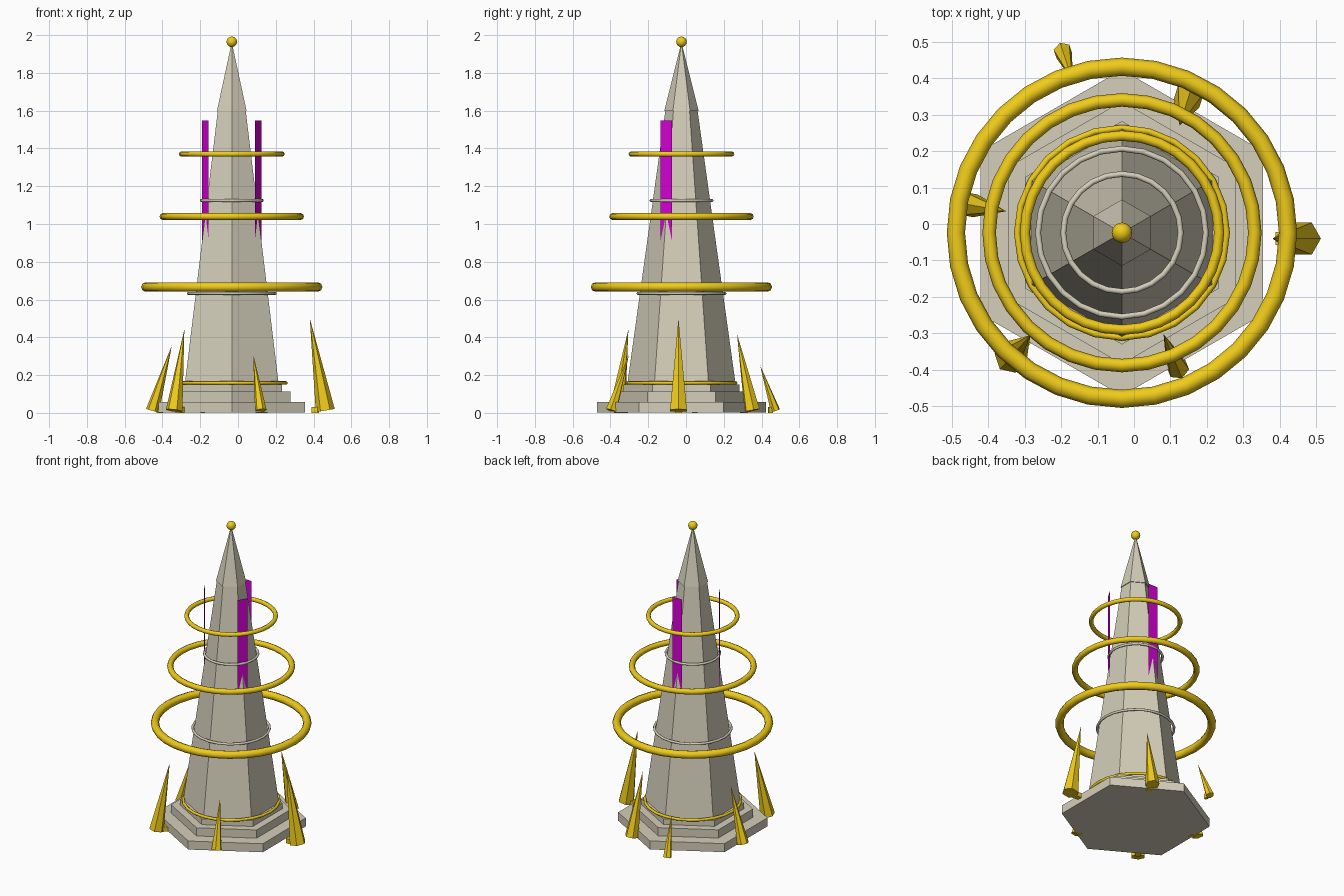
import bpy, bmesh, math
from mathutils import Vector

if "Cube" in bpy.data.objects:
    bpy.data.objects.remove(bpy.data.objects["Cube"])

CX, CY = -0.033, -0.024   # tower axis


def material(name, rgb):
    m = bpy.data.materials.new(name)
    m.diffuse_color = (*rgb, 1)
    m.use_nodes = True
    m.node_tree.nodes["Principled BSDF"].inputs["Base Color"].default_value = m.diffuse_color
    return m


STONE = material("stone", (0.66, 0.62, 0.49))
GOLD = material("gold", (0.87, 0.60, 0.01))
CLOTH = material("cloth", (0.70, 0.0, 0.70))


def finish(name, mat, smooth=False):
    o = bpy.context.object
    o.name = name
    o.data.materials.append(mat)
    if smooth:
        bpy.ops.object.shade_smooth_by_angle(angle=math.radians(50))
    return o


def hexagon(name, r1, r2, z1, z2):
    bpy.ops.mesh.primitive_cone_add(vertices=6, radius1=r1, radius2=r2, depth=z2 - z1,
                                    location=(CX, CY, (z1 + z2) / 2))
    return finish(name, STONE)


def ring(name, major, minor, z, mat, seg=32):
    bpy.ops.mesh.primitive_torus_add(major_radius=major, minor_radius=minor,
                                     major_segments=seg, minor_segments=8,
                                     location=(CX, CY, z))
    return finish(name, mat, True)


# Stepped base, tapering shaft and pointed roof
hexagon("base_step_low", 0.447, 0.447, 0.01, 0.066)
hexagon("base_step_mid", 0.36, 0.36, 0.066, 0.12)
hexagon("base_step_top", 0.306, 0.306, 0.12, 0.158)
hexagon("tower_shaft", 0.287, 0.085, 0.158, 1.61)
hexagon("tower_roof", 0.091, 0.0, 1.605, 1.97)

# Ball finial
bpy.ops.mesh.primitive_uv_sphere_add(segments=16, ring_count=8, radius=0.028,
                                     location=(CX, CY, 1.972))
finish("finial", GOLD, True)

# Bands hugging the shaft
ring("band_base", 0.287, 0.009, 0.166, GOLD, 24)
ring("band_lower", 0.23, 0.008, 0.64, STONE, 24)
ring("band_upper", 0.161, 0.008, 1.132, STONE, 24)

# Floating rings
for i, (major, minor, z) in enumerate([(0.455, 0.025, 0.674),
                                       (0.364, 0.0185, 1.047),
                                       (0.266, 0.014, 1.378)]):
    ring(f"floating_ring_{i + 1}", major, minor, z, GOLD)

# Swallow-tailed banners on three corners
for i, deg in enumerate((90, -30, -150)):
    a = math.radians(deg)
    out = Vector((math.cos(a), math.sin(a), 0))
    side = Vector((-out.y, out.x, 0))
    w = 0.034
    outline = [(-w, 1.555), (-w, 0.92), (0, 1.02), (w, 0.92), (w, 1.555), (0, 1.555)]
    pts = [Vector((CX, CY, z)) + out * 0.161 + side * s for s, z in outline]
    mesh = bpy.data.meshes.new("banner")
    mesh.from_pydata(pts, [], [(0, 1, 2, 5), (5, 2, 3, 4)])
    mesh.materials.append(CLOTH)
    bpy.context.collection.objects.link(bpy.data.objects.new(f"banner_{i + 1}", mesh))

# Leaning spikes around the base: foot x, y, then tip x, y, z
SPIKES = [(0.462, -0.04, 0.38, -0.04, 0.508),
          (0.15, 0.35, 0.125, 0.27, 0.425),
          (-0.195, 0.473, -0.168, 0.392, 0.26),
          (-0.452, 0.053, -0.35, 0.035, 0.365),
          (-0.338, -0.365, -0.284, -0.305, 0.45),
          (0.12, -0.395, 0.081, -0.302, 0.316)]
for i, (fx, fy, tx, ty, tz) in enumerate(SPIKES):
    foot, tip = Vector((fx, fy, 0.02)), Vector((tx, ty, tz))
    axis = tip - foot
    r = 0.1 * tz
    bpy.ops.mesh.primitive_cone_add(vertices=6, radius1=r, radius2=0, depth=axis.length,
                                    location=(foot + tip) / 2,
                                    rotation=axis.to_track_quat('Z', 'Y').to_euler())
    finish(f"spike_{i + 1}", GOLD)
    # small block at the inner side of each spike
    inward = Vector((tx - fx, ty - fy, 0)).normalized()
    p = foot + inward * r * 1.05
    bpy.ops.mesh.primitive_cube_add(size=1, location=(p.x, p.y, 0.0225),
                                    rotation=(0, 0, math.atan2(inward.y, inward.x)))
    bpy.context.object.scale = (r * 0.8, r * 0.7, 0.03)
    finish(f"spike_foot_{i + 1}", GOLD)

# Settle the lowest point on the ground
bpy.context.view_layer.update()
objs = list(bpy.context.scene.objects)
low = min((o.matrix_world @ v.co).z for o in objs for v in o.data.vertices)
for o in objs:
    o.location.z -= low
